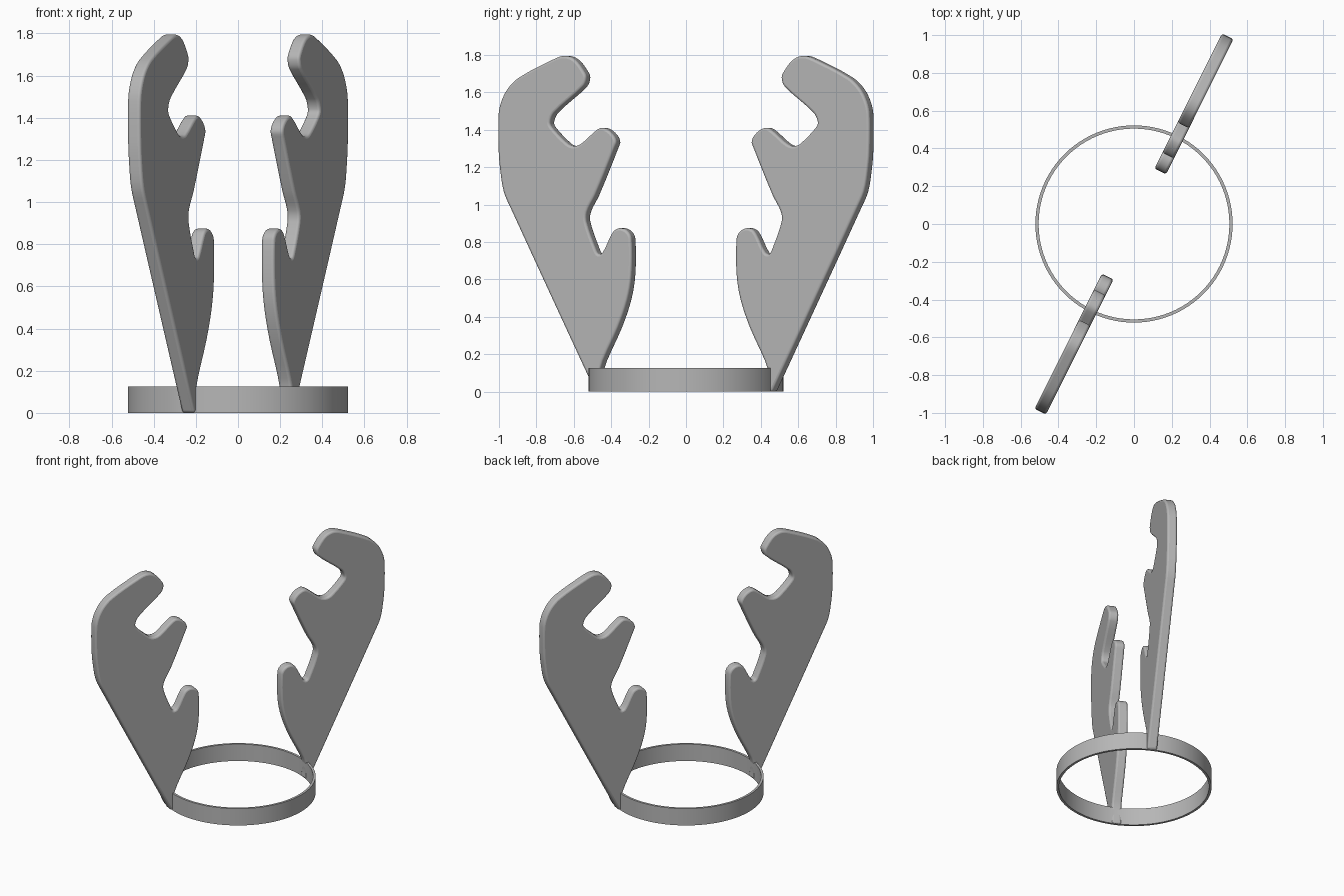
import bpy, bmesh, math
from mathutils import Vector
from mathutils.geometry import interpolate_bezier

if "Cube" in bpy.data.objects:
    bpy.data.objects.remove(bpy.data.objects["Cube"])

grey = bpy.data.materials.new("grey plastic")
grey.diffuse_color = (0.47, 0.47, 0.47, 1)
grey.use_nodes = True
grey.node_tree.nodes["Principled BSDF"].inputs["Base Color"].default_value = grey.diffuse_color

THICK = 0.068                       # plate thickness
ANGLE = math.atan2(0.985, 0.492)    # direction of the antlers around the ring

# Antler outline as (distance from the centre, height)
OUTLINE = [
    (.53, 0), (1.03, .97), (1.077, 1.07), (1.10, 1.2), (1.108, 1.3),
    (1.108, 1.48), (1.092, 1.55), (1.053, 1.62), (.985, 1.68), (.777, 1.778),
    (.712, 1.795), (.652, 1.775), (.596, 1.71), (.584, 1.677), (.603, 1.63),
    (.775, 1.49), (.80, 1.44), (.787, 1.41), (.70, 1.329), (.664, 1.313),
    (.62, 1.322), (.52, 1.40), (.484, 1.41), (.435, 1.385), (.405, 1.34),
    (.417, 1.30), (.53, 1.05), (.58, .96), (.583, .906), (.525, .757),
    (.508, .735), (.485, .745), (.435, .837), (.413, .864), (.377, .874),
    (.337, .858), (.315, .82), (.315, .623), (.339, .49), (.393, .345),
    (.507, .104), (.498, 0)]


def smooth_outline(points, steps=4):
    """Round an open outline with tangent-matched curve segments."""
    pts = [Vector(p) for p in points]
    last = len(pts) - 1
    tangents = [(pts[min(i + 1, last)] - pts[max(i - 1, 0)]).normalized()
                for i in range(last + 1)]
    result = [pts[0]]
    for i in range(last):
        a, b = pts[i], pts[i + 1]
        reach = (b - a).length / 3
        if i == last - 1:           # straight foot
            result.append(b)
        else:
            result += interpolate_bezier(a, a + tangents[i] * reach,
                                         b - tangents[i + 1] * reach, b, steps + 1)[1:]
    return result


def make_object(name, bm):
    bmesh.ops.recalc_face_normals(bm, faces=bm.faces[:])
    mesh = bpy.data.meshes.new(name)
    bm.to_mesh(mesh)
    bm.free()
    mesh.materials.append(grey)
    obj = bpy.data.objects.new(name, mesh)
    bpy.context.collection.objects.link(obj)
    bpy.ops.object.select_all(action='DESELECT')
    obj.select_set(True)
    bpy.context.view_layer.objects.active = obj
    bpy.ops.object.shade_smooth_by_angle(angle=math.radians(35))
    return obj


def antler(name, angle):
    bm = bmesh.new()
    verts = [bm.verts.new((p[0], -THICK / 2, p[1])) for p in smooth_outline(OUTLINE)]
    face = bm.faces.new(verts)
    extruded = bmesh.ops.extrude_face_region(bm, geom=[face])
    moved = [g for g in extruded["geom"] if isinstance(g, bmesh.types.BMVert)]
    bmesh.ops.translate(bm, verts=moved, vec=(0, THICK, 0))
    obj = make_object(name, bm)
    obj.rotation_euler.z = angle
    # Rounded rim around both flat sides
    bevel = obj.modifiers.new("rounded rim", 'BEVEL')
    bevel.width = 0.013
    bevel.segments = 3
    bevel.limit_method = 'ANGLE'
    bevel.angle_limit = math.radians(60)
    bevel.use_clamp_overlap = False


# Thin base ring, spun from a rectangular section
bm = bmesh.new()
section = [bm.verts.new(c) for c in
           ((.505, 0, 0), (.522, 0, 0), (.522, 0, .125), (.505, 0, .125))]
edges = [bm.edges.new((section[i], section[(i + 1) % 4])) for i in range(4)]
bmesh.ops.spin(bm, geom=section + edges, cent=(0, 0, 0), axis=(0, 0, 1),
               angle=2 * math.pi, steps=96, use_merge=True)
bmesh.ops.remove_doubles(bm, verts=bm.verts[:], dist=1e-5)
make_object("base_ring", bm)

# Two opposite antlers
antler("back_antler", ANGLE)
antler("front_antler", ANGLE + math.pi)
